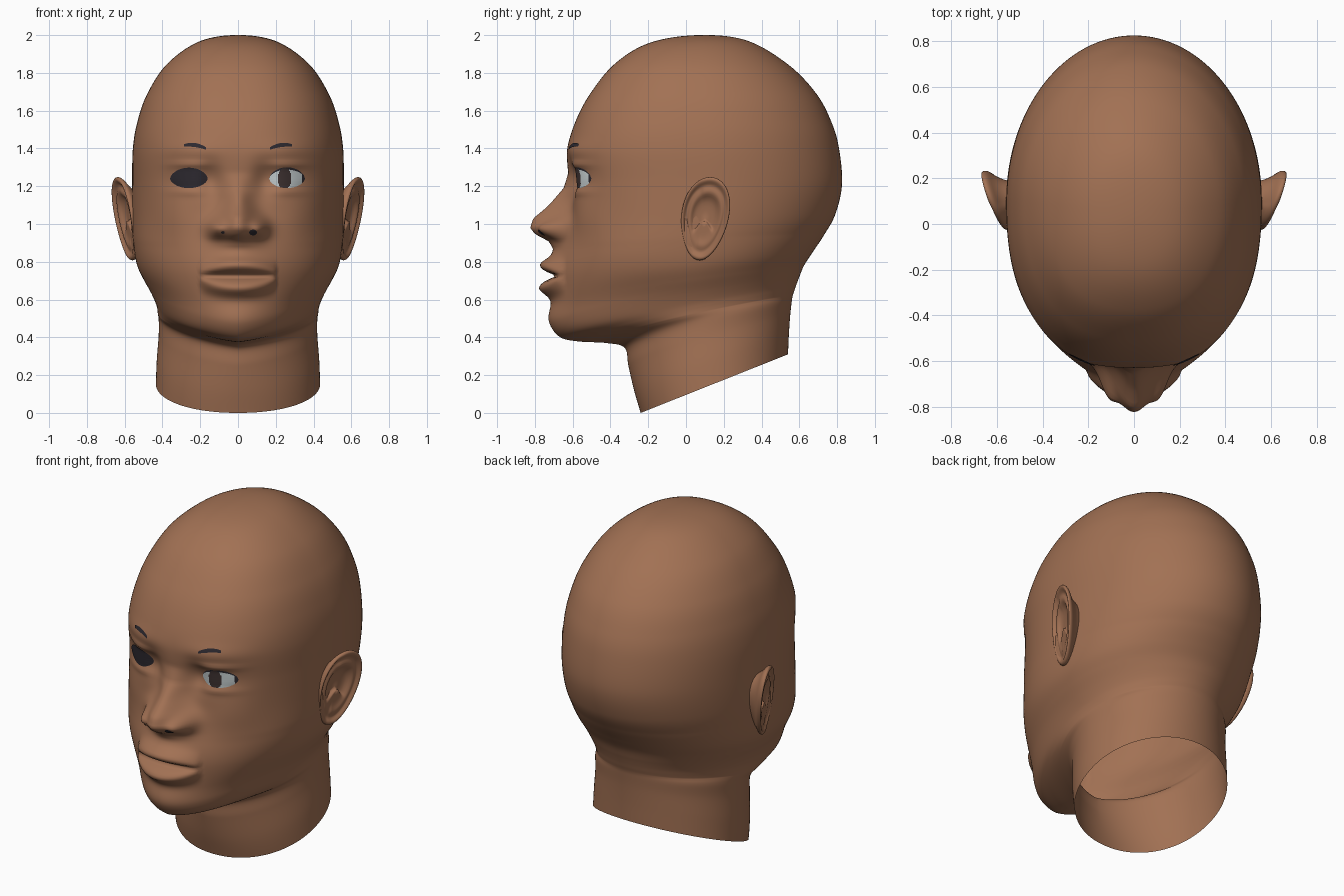
import bpy, bmesh, math
from mathutils import Vector
from mathutils.bvhtree import BVHTree

if "Cube" in bpy.data.objects:
    bpy.data.objects.remove(bpy.data.objects["Cube"])


def material(name, rgb):
    m = bpy.data.materials.new(name)
    m.diffuse_color = (*rgb, 1)
    m.use_nodes = True
    m.node_tree.nodes["Principled BSDF"].inputs["Base Color"].default_value = m.diffuse_color
    return m


SKIN = material("brown skin", (0.36, 0.165, 0.088))
DARK = material("dark lash", (0.027, 0.023, 0.03))
IRIS = material("dark brown iris", (0.05, 0.033, 0.032))
WHITE = material("eye white", (0.58, 0.64, 0.65))


def make_object(name, verts, faces, mats, indices=None, clean=False):
    me = bpy.data.meshes.new(name)
    me.from_pydata(verts, [], faces)
    for m in mats:
        me.materials.append(m)
    for i, p in enumerate(me.polygons):
        p.use_smooth = True
        if indices:
            p.material_index = indices[i]
    if clean:
        bm = bmesh.new()
        bm.from_mesh(me)
        bmesh.ops.remove_doubles(bm, verts=bm.verts, dist=1e-5)
        bmesh.ops.recalc_face_normals(bm, faces=bm.faces)
        bm.to_mesh(me)
        bm.free()
    ob = bpy.data.objects.new(name, me)
    bpy.context.collection.objects.link(ob)
    return ob


def step(a, b, t):
    t = min(1, max(0, (t - a) / (b - a)))
    return t * t * (3 - 2 * t)


def spline(p0, p1, p2, p3, t):
    return [0.5 * (2 * b + (c - a) * t + (2 * a - 5 * b + 4 * c - d) * t * t
            + (3 * b - a - 3 * c + d) * t ** 3) for a, b, c, d in zip(p0, p1, p2, p3)]


def bump(x, z, cx, cz, sx, sz):
    return math.exp(-((x - cx) / sx) ** 2 - ((z - cz) / sz) ** 2)


# Head and neck sections: front y, front z, back y, back z, half width
ROWS = [(.065, 2.0, .065, 2.0, 0), (-.19, 1.96, .32, 1.972, .205),
        (-.375, 1.85, .54, 1.845, .375), (-.507, 1.69, .69, 1.69, .48),
        (-.586, 1.54, .77, 1.54, .533), (-.628, 1.39, .81, 1.40, .557),
        (-.62, 1.22, .826, 1.21, .56), (-.61, 1.05, .79, 1.05, .56),
        (-.62, .88, .73, .94, .555), (-.65, .72, .67, .85, .537),
        (-.68, .58, .625, .78, .50), (-.69, .47, .60, .72, .46),
        (-.655, .40, .585, .68, .437), (-.56, .378, .575, .65, .428),
        (-.42, .37, .565, .62, .424), (-.325, .345, .56, .59, .42),
        (-.305, .25, .552, .52, .42), (-.275, .12, .545, .42, .43),
        (-.24, 0, .54, .31, .435)]

# Nose ridge: height, projection
NOSE = [(1.27, 0), (1.19, .03), (1.1, .112), (1.03, .19), (.98, .195),
        (.945, .155), (.91, .07), (.87, .025), (.82, 0)]


def nose_ridge(z):
    for (z0, d0), (z1, d1) in zip(NOSE, NOSE[1:]):
        if z1 <= z <= z0:
            return d0 + (d1 - d0) * (z0 - z) / (z0 - z1)
    return 0


def face_relief(x, z):
    """Forward displacement of the face."""
    x = abs(x)
    width = .065 + .045 * step(1.15, .98, z) if z < 1.15 else .065
    d = nose_ridge(z) * math.exp(-(x / width) ** 2)
    d += .075 * bump(x, z, .115, .975, .045, .045)            # nostril wings
    d += .075 * bump(x, z, 0, .78, .24, .17)                  # muzzle
    lw = max(0, 1 - (x / .205) ** 2)
    root = math.sqrt(lw)
    d += .062 * root * bump(0, z, 0, .725 + .06 * root, 1, .042)   # upper lip
    d += .068 * root * bump(0, z, 0, .725 - .065 * root, 1, .045)  # lower lip
    d -= .04 * lw ** .3 * bump(0, z, 0, .725, 1, .017)        # mouth line
    d += .032 * bump(x, z, 0, .50, .2, .09)                   # chin
    d -= .035 * bump(x, z, .14, 1.23, .06, .09)               # inner sockets
    d -= .016 * bump(x, z, .25, 1.24, .13, .07)               # eye sockets
    d += .012 * bump(x, z, .25, 1.39, .16, .05)               # brow ridge
    d += .014 * bump(x, z, .26, 1.315, .10, .018)             # upper lid
    d += .010 * bump(x, z, .26, 1.17, .10, .02)               # lower lid
    d += .018 * bump(x, z, .33, 1.04, .13, .12)               # cheeks
    return d


def build_head():
    seg, sub = 192, 12
    r1 = ROWS[1]
    top = (r1[2], r1[3], r1[0], r1[1], -r1[4])
    end = tuple(2 * a - b for a, b in zip(ROWS[-1], ROWS[-2]))
    ctl = [top] + ROWS + [end]
    sections = []
    for i in range(1, len(ctl) - 2):
        sections += [spline(*ctl[i - 1:i + 3], k / sub) for k in range(sub)]
    sections.append(ROWS[-1])
    verts = []
    for fy, fz, by, bz, w in sections:
        yc = max((fy + by) / 2, .06)
        jaw = step(.85, .5, fz) * step(.0, .34, fz)
        p = 2.35 - .45 * jaw if fz > .4 else 2.1 - .2 * jaw
        q = 1 - .3 * jaw
        for j in range(seg):
            t = 2 * math.pi * j / seg
            a = t - .5 * math.sin(t)
            c, s = math.cos(a), math.sin(a)
            e = 2 / p if c > 0 else 1
            x = math.copysign(w * abs(s) ** e, s)
            y = yc - (yc - fy) * c ** e if c > 0 else yc + (by - yc) * -c
            span = by - fy
            f = min(1, max(0, (y - fy) / span)) if span > 1e-6 else 0
            z = fz + (bz - fz) * f ** q
            if z > .3:
                y -= face_relief(x, z) * step(-.3, -.48, y)
            verts.append((x, y, z))
    n = len(sections)
    faces = []
    for i in range(n - 1):
        for j in range(seg):
            k = (j + 1) % seg
            faces.append((i * seg + j, (i + 1) * seg + j, (i + 1) * seg + k, i * seg + k))
    make_object("head", verts, faces, [SKIN], clean=True)
    return BVHTree.FromPolygons([Vector(v) for v in verts], faces)


surface = build_head()


# Thin plates laid on the face, shaped by a function of (u, v)
def face_plate(name, shape, mats, rule=None, lift=.005, bulge=0, nu=36, nv=20):
    verts, faces, idx = [], [], []
    for j in range(nv + 1):
        for i in range(nu + 1):
            u, v = 2 * i / nu - 1, 2 * j / nv - 1
            x, z = shape(u, v)
            hit = surface.ray_cast(Vector((x, -2, z)), Vector((0, 1, 0)))[0]
            verts.append((x, hit.y - lift - bulge * (1 - u * u) * (1 - v * v), z))
    for j in range(nv):
        for i in range(nu):
            a = j * (nu + 1) + i
            faces.append((a, a + 1, a + nu + 2, a + nu + 1))
            x, z = shape(2 * (i + .5) / nu - 1, 2 * (j + .5) / nv - 1)
            idx.append(rule(x, z, 2 * (i + .5) / nu - 1, 2 * (j + .5) / nv - 1) if rule else 0)
    make_object(name, verts, faces, mats, idx)


def almond(cx, cz, rx, up, down):
    def shape(u, v):
        h = max(0, 1 - u * u) ** .6
        return cx + rx * u, cz + v * h * (up if v > 0 else down)
    return shape


def eye_rule(x, z, u, v):
    if ((x - .247) / .036) ** 2 + ((z - 1.24) / .058) ** 2 < 1:
        return 1
    return 2 if v > .76 or u > .86 else 0


# Eyes: one dark all over, one with white, iris and lash line
face_plate("dark_eye", almond(-.26, 1.24, .10, .058, .05), [DARK], bulge=.012)
face_plate("open_eye", almond(.26, 1.24, .095, .06, .05), [WHITE, IRIS, DARK], eye_rule, bulge=.012)

# Brows and nostrils
for side, label in ((-1, "left"), (1, "right")):
    def brow(u, v, s=side):
        a = u * s
        return s * (.228 + .058 * a), 1.418 + .008 * a - .010 * a * a + .011 * v * (1 - .4 * a * a)
    face_plate(label + "_brow", brow, [DARK], nu=16, nv=4)
    r = .022 if side > 0 else .010
    face_plate(label + "_nostril", almond(side * .08, .955, r, r * .7, r * .7), [DARK], nu=12, nv=8)


# Ears: rings from the hollow out over the rim and round to the back
def ear(name, side):
    rings = [(0, -.028), (.3, -.028), (.48, -.022), (.58, .002), (.68, .006),
             (.78, -.008), (.85, .004), (.92, .016), (.98, .010), (1.0, -.003),
             (.96, -.018), (.85, -.03), (.7, -.06), (.6, -.12)]
    seg = 48
    verts, faces = [], []
    for r, out in rings:
        for j in range(seg):
            a = 2 * math.pi * j / seg
            c, s = math.cos(a), math.sin(a)
            y = .10 + r * (.127 * c * (1 + .15 * s) + .028 * s)
            z = 1.028 + .223 * r * s
            o = out
            if c < -.3 and .5 < r < .95:      # open front of the hollow
                o -= .006
            if s < -.6 and r < .9 and out > -.03:   # fleshy lobe
                o = max(o, -.006)
            x = .558 + (y + .02) * .34 + (z - 1.03) * .13 + o
            verts.append((side * x, y, z))
    for i in range(len(rings) - 1):
        for j in range(seg):
            k = (j + 1) % seg
            faces.append((i * seg + j, i * seg + k, (i + 1) * seg + k, (i + 1) * seg + j))
    if side < 0:
        faces = [f[::-1] for f in faces]
    ob = make_object(name, verts, faces, [SKIN], clean=False)
    bm = bmesh.new()
    bm.from_mesh(ob.data)
    bmesh.ops.remove_doubles(bm, verts=bm.verts, dist=1e-5)
    bm.to_mesh(ob.data)
    bm.free()
    mod = ob.modifiers.new("smooth", "SUBSURF")
    mod.levels = mod.render_levels = 1


ear("left_ear", -1)
ear("right_ear", 1)
